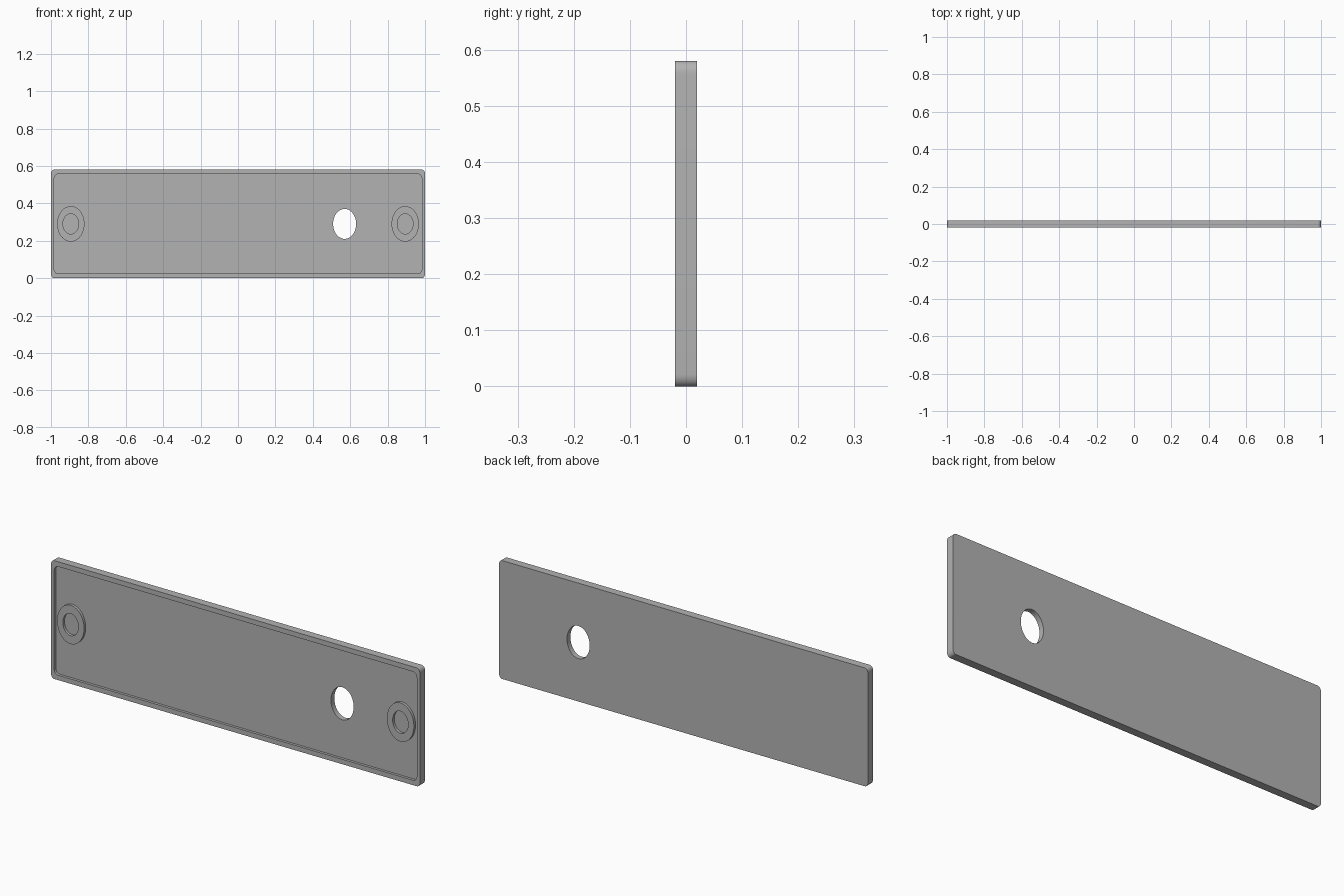
import bpy, bmesh
from math import cos, sin, pi

cube = bpy.data.objects.get("Cube")
if cube:
    bpy.data.objects.remove(cube, do_unlink=True)

WIDTH, HEIGHT, THICK = 2.0, 0.58, 0.039
FRONT, BACK = -THICK / 2, THICK / 2
FLOOR = FRONT + 0.013          # bottom of the front recess
MID = HEIGHT / 2

grey = bpy.data.materials.new("plain grey")
grey.use_nodes = True
colour = (0.45, 0.45, 0.45, 1)
grey.diffuse_color = colour
grey.node_tree.nodes["Principled BSDF"].inputs["Base Color"].default_value = colour


def ellipse(cx, rx, rz, n=64):
    return [(cx + rx * cos(2 * pi * i / n), MID + rz * sin(2 * pi * i / n)) for i in range(n)]


def rounded_rect(half_x, half_z, rx, rz, n=8):
    pts = []
    for q, (sx, sz) in enumerate([(1, 1), (-1, 1), (-1, -1), (1, -1)]):
        for i in range(n + 1):
            a = (q + i / n) * pi / 2
            pts.append((sx * (half_x - rx) + rx * cos(a),
                        MID + sz * (half_z - rz) + rz * sin(a)))
    return pts


def prism(name, outline, y0, y1):
    """Extrude an x-z outline from y0 to y1."""
    bm = bmesh.new()
    face = bm.faces.new([bm.verts.new((x, y0, z)) for x, z in outline])
    top = bmesh.ops.extrude_face_region(bm, geom=[face])["geom"]
    for v in (g for g in top if isinstance(g, bmesh.types.BMVert)):
        v.co.y = y1
    bmesh.ops.recalc_face_normals(bm, faces=bm.faces)
    mesh = bpy.data.meshes.new(name)
    bm.to_mesh(mesh)
    bm.free()
    mesh.materials.append(grey)
    obj = bpy.data.objects.new(name, mesh)
    bpy.context.collection.objects.link(obj)
    return obj


def cut(target, cutter):
    """Subtract the cutter from the target, then discard it."""
    mod = target.modifiers.new("cut", 'BOOLEAN')
    mod.operation, mod.solver, mod.object = 'DIFFERENCE', 'EXACT', cutter
    bpy.context.view_layer.objects.active = target
    bpy.ops.object.modifier_apply(modifier=mod.name)
    bpy.data.objects.remove(cutter, do_unlink=True)


# Plate with rounded corners
plate = prism("cover_plate", rounded_rect(WIDTH / 2, MID, 0.017, 0.022), FRONT, BACK)

# Recess that leaves the rim and two round bosses standing
recess = prism("recess_cutter", rounded_rect(0.983, 0.266, 0.02, 0.026), FRONT - 0.1, FLOOR)
for side in (-1, 1):
    cut(recess, prism("boss_shape", ellipse(side * 0.894, 0.073, 0.095), FRONT - 0.2, BACK))
cut(plate, recess)

# Blind sockets in the bosses
for side in (-1, 1):
    cut(plate, prism("socket_cutter", ellipse(side * 0.894, 0.042, 0.054), FRONT - 0.1, FLOOR))

# Through hole
cut(plate, prism("hole_cutter", ellipse(0.57, 0.0615, 0.08), FRONT - 0.1, BACK + 0.1))

# Smooth rounded walls, sharp rims
bpy.ops.object.select_all(action='DESELECT')
plate.select_set(True)
bpy.context.view_layer.objects.active = plate
bpy.ops.object.shade_smooth_by_angle(angle=pi / 6)
